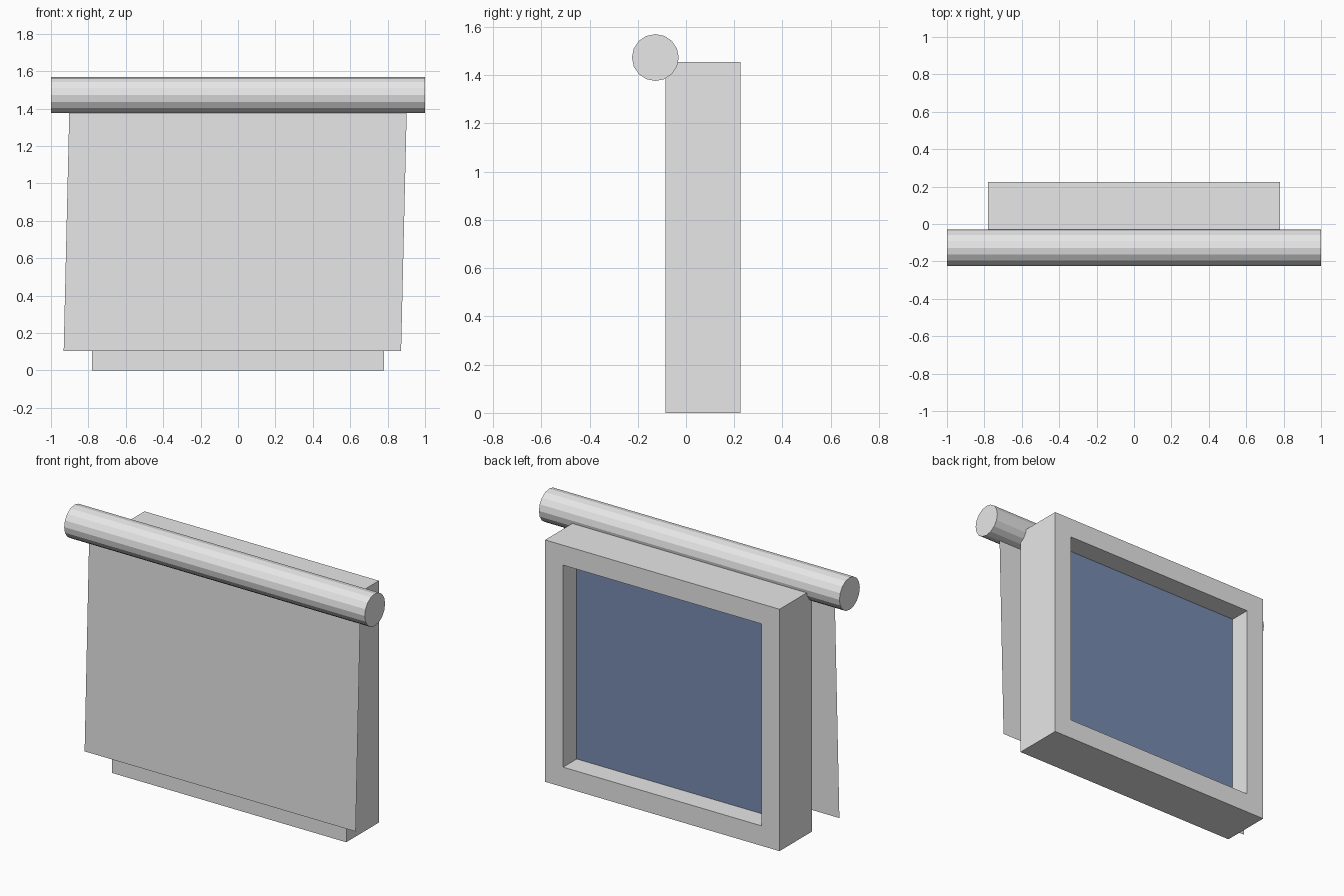
import bpy, bmesh, math
from mathutils import Matrix, Vector

cube = bpy.data.objects.get("Cube")
if cube:
    bpy.data.objects.remove(cube, do_unlink=True)


def material(name, rgb):
    mat = bpy.data.materials.new(name)
    mat.use_nodes = True
    mat.diffuse_color = (*rgb, 1)
    mat.node_tree.nodes["Principled BSDF"].inputs["Base Color"].default_value = (*rgb, 1)
    return mat


def finish(name, bm, mat):
    mesh = bpy.data.meshes.new(name)
    bm.to_mesh(mesh)
    bm.free()
    mesh.materials.append(mat)
    obj = bpy.data.objects.new(name, mesh)
    bpy.context.collection.objects.link(obj)
    return obj


def box(name, low, high, mat):
    low, high = Vector(low), Vector(high)
    bm = bmesh.new()
    bmesh.ops.create_cube(bm, size=1)
    bmesh.ops.scale(bm, vec=high - low, verts=bm.verts)
    bmesh.ops.translate(bm, vec=(low + high) / 2, verts=bm.verts)
    return finish(name, bm, mat)


grey = material("light grey", (0.8, 0.8, 0.8))
blue = material("glass blue", (0.187, 0.264, 0.435))

HALF, HEIGHT = 0.78, 1.455
FRONT, BACK = -0.085, 0.225
BORDER = 0.12
ROLL_Y, ROLL_Z, ROLL_R = -0.127, 1.473, 0.097

# Window frame: rectangular rings front and back, joined into a hollow frame
bm = bmesh.new()
rings = []
for y in (FRONT, BACK):
    for inset in (0, BORDER):
        x, low, high = HALF - inset, inset, HEIGHT - inset
        corners = ((-x, low), (x, low), (x, high), (-x, high))
        rings.append([bm.verts.new((cx, y, cz)) for cx, cz in corners])
front_out, front_in, back_out, back_in = rings
for a, b in ((front_out, front_in), (front_in, back_in),
             (back_in, back_out), (back_out, front_out)):
    for i in range(4):
        j = (i + 1) % 4
        bm.faces.new((a[i], a[j], b[j], b[i]))
bmesh.ops.recalc_face_normals(bm, faces=bm.faces)
finish("window_frame", bm, grey)

# Glass pane, set into the middle of the frame
box("window_glass", (BORDER - HALF, 0.045, BORDER),
    (HALF - BORDER, 0.096, HEIGHT - BORDER), blue)

# Blind roller: faceted cylinder lying along x
bm = bmesh.new()
bmesh.ops.create_cone(bm, cap_ends=True, segments=16, radius1=ROLL_R,
                      radius2=ROLL_R, depth=2,
                      matrix=Matrix.Translation((0, ROLL_Y, ROLL_Z))
                      @ Matrix.Rotation(math.pi / 2, 4, "Y"))
finish("blind_roller", bm, grey)

# Blind sheet: thin cloth hanging from the roller, skewed slightly sideways
bm = bmesh.new()
corners = ((-0.932, 0.105), (0.872, 0.105), (0.904, ROLL_Z), (-0.9, ROLL_Z))
bm.faces.new([bm.verts.new((x, ROLL_Y, z)) for x, z in corners])
finish("blind_sheet", bm, grey)
